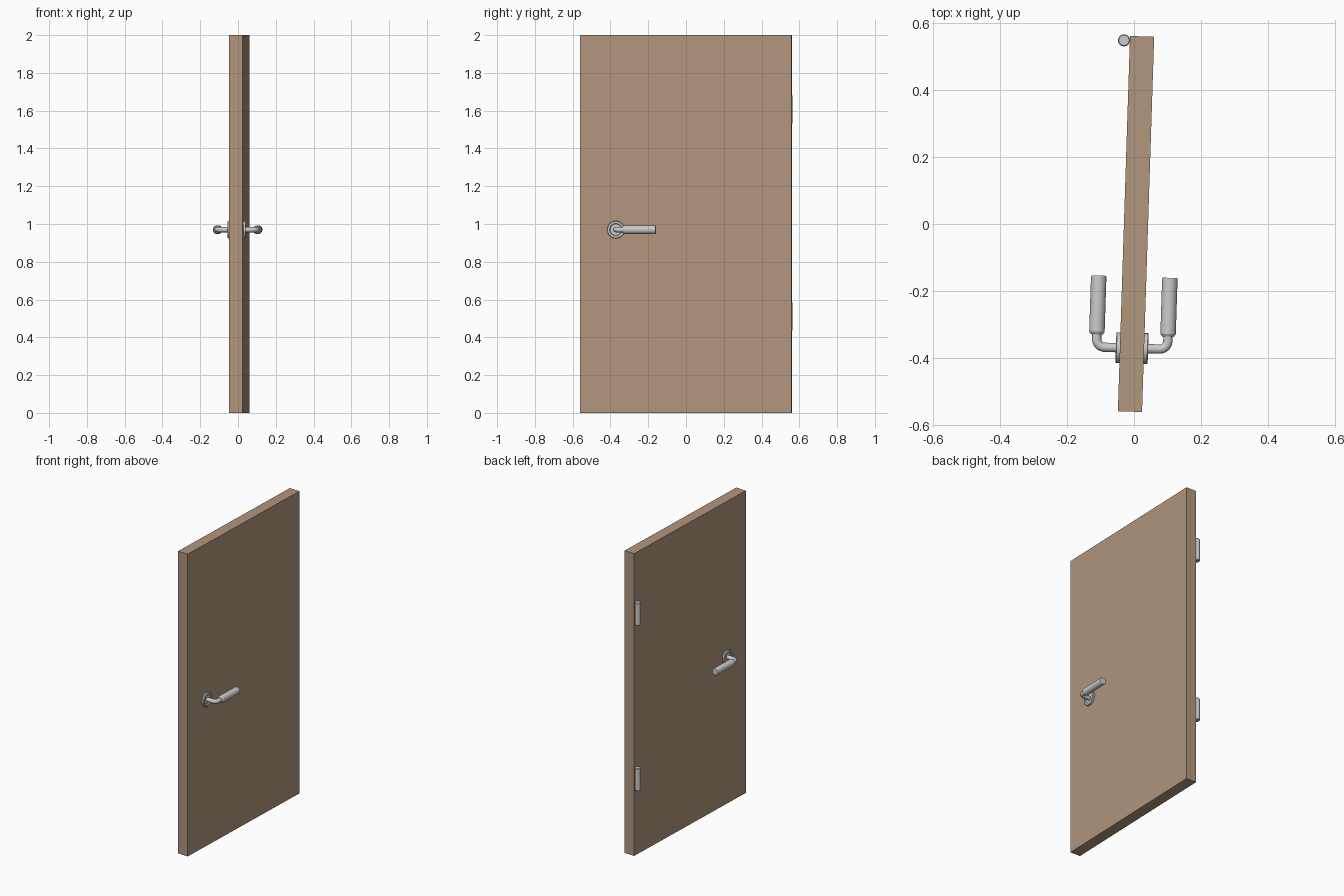
import bpy, bmesh, math
from mathutils import Matrix, Vector

if "Cube" in bpy.data.objects:
    bpy.data.objects.remove(bpy.data.objects["Cube"])

# The whole door stands slightly ajar: everything is built in this local frame
DOOR = Matrix.Translation((0.006, 0, 0)) @ Matrix.Rotation(math.radians(-1.85), 4, 'Z')
HANDLE_Y, HANDLE_Z, REACH, HALF_T = -0.37, 0.97, 0.106, 0.036


def finish(name, bm, matrix, smooth=True):
    bmesh.ops.recalc_face_normals(bm, faces=bm.faces)
    mesh = bpy.data.meshes.new(name)
    bm.to_mesh(mesh)
    bm.free()
    obj = bpy.data.objects.new(name, mesh)
    bpy.context.collection.objects.link(obj)
    obj.matrix_world = matrix
    if smooth:
        bpy.ops.object.select_all(action='DESELECT')
        obj.select_set(True)
        bpy.context.view_layer.objects.active = obj
        bpy.ops.object.shade_smooth_by_angle(angle=math.radians(30))
    return obj


def skin(name, rings, matrix):
    """Join a list of closed point rings into a capped tube."""
    bm = bmesh.new()
    loops = [[bm.verts.new(p) for p in ring] for ring in rings]
    n = len(loops[0])
    for a, b in zip(loops, loops[1:]):
        for i in range(n):
            j = (i + 1) % n
            bm.faces.new((a[i], a[j], b[j], b[i]))
    bm.faces.new(loops[0])
    bm.faces.new(loops[-1])
    return finish(name, bm, matrix)


def ring(center, u, v, r, n):
    angles = [2 * math.pi * i / n for i in range(n)]
    return [center + r * (math.cos(a) * u + math.sin(a) * v) for a in angles]


def lathe(name, origin, axis, profile, n=32):
    """Revolve (radius, height) pairs around an axis."""
    axis = Vector(axis)
    u = axis.orthogonal().normalized()
    v = axis.cross(u)
    rings = [ring(Vector(origin) + axis * h, u, v, r, n) for r, h in profile]
    return skin(name, rings, DOOR)


# Door leaf
bm = bmesh.new()
bmesh.ops.create_cube(bm, size=1)
bmesh.ops.scale(bm, vec=(2 * HALF_T, 1.118, 2), verts=bm.verts)
leaf = finish("door_leaf", bm, DOOR @ Matrix.Translation((0, 0, 1)), smooth=False)
wood = bpy.data.materials.new("wood")
wood.diffuse_color = (0.44, 0.31, 0.21, 1)
wood.use_nodes = True
wood.node_tree.nodes["Principled BSDF"].inputs["Base Color"].default_value = wood.diffuse_color
leaf.data.materials.append(wood)

# Hinge barrels on the left face
for label, z in (("lower", 0.435), ("upper", 1.53)):
    lathe(label + "_hinge", (-HALF_T - 0.0175, 0.5455, z), (0, 0, 1),
          [(0.015, 0), (0.018, 0.004), (0.018, 0.146), (0.015, 0.15)])

# Lever handles on both faces
for label, s in (("right", 1), ("left", -1)):
    # Rosette with a raised rim
    lathe(label + "_rosette", (s * HALF_T, HANDLE_Y, HANDLE_Z), (s, 0, 0),
          [(0.046, -0.002), (0.046, 0.010), (0.044, 0.012), (0.033, 0.012),
           (0.030, 0.006)])

    # Bent neck: straight out of the door, then round the corner
    bend = 0.024
    path = [(0.034, HANDLE_Y, 0)]
    for i in range(9):
        a = math.pi / 2 * i / 8
        path.append((REACH - bend + bend * math.sin(a),
                     HANDLE_Y + bend - bend * math.cos(a), a))
    path.append((REACH, -0.325, math.pi / 2))
    rings = [ring(Vector((s * x, y, HANDLE_Z)),
                  Vector((s * math.sin(a), -math.cos(a), 0)),
                  Vector((0, 0, 1)), 0.0138, 24) for x, y, a in path]
    skin(label + "_neck", rings, DOOR)

    # Thick grip pointing toward the hinges
    lathe(label + "_grip", (s * REACH, -0.332, HANDLE_Z), (0, 1, 0),
          [(0.018, 0), (0.023, 0.008), (0.023, 0.172), (0.021, 0.175)])
